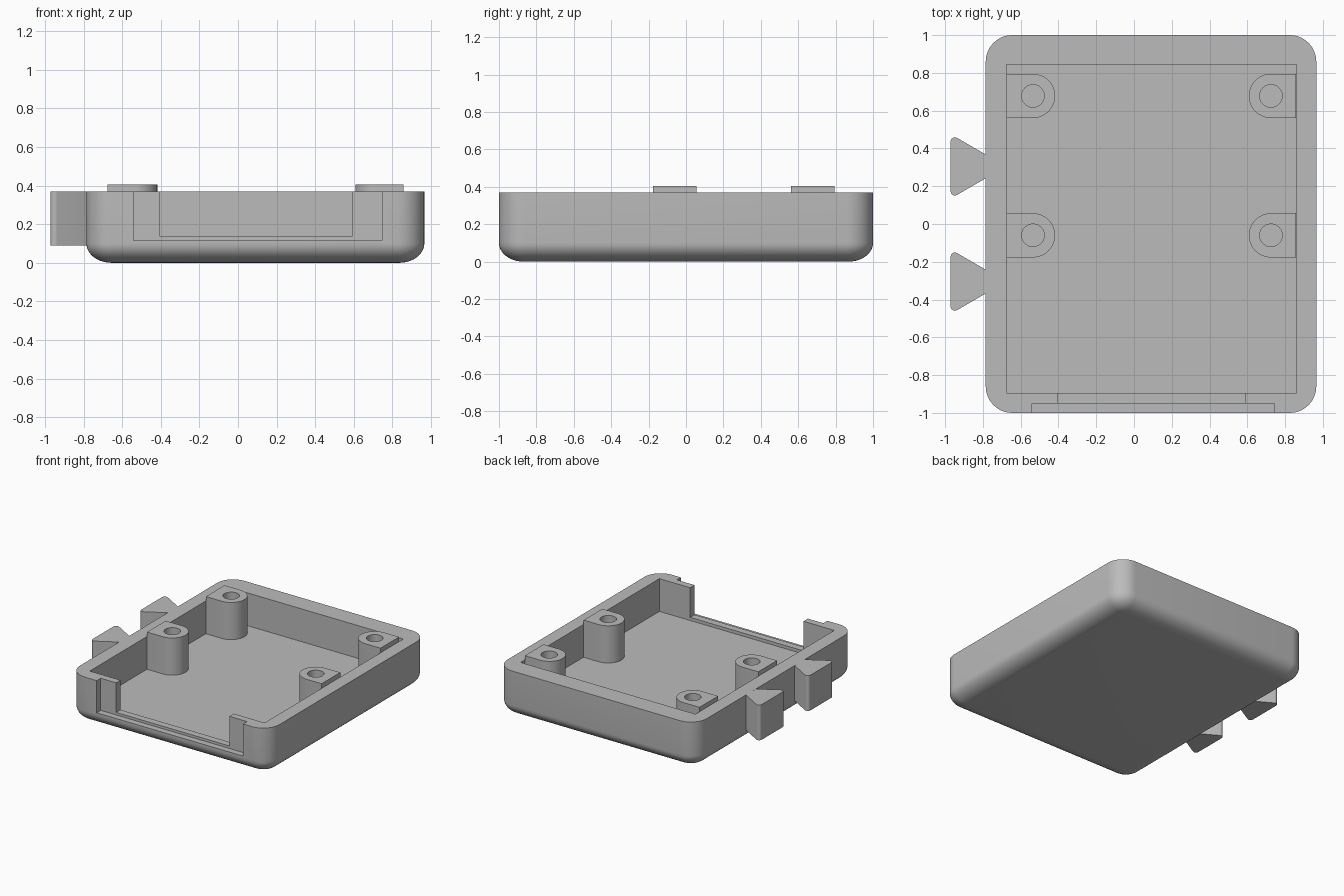
import bpy, bmesh, math
from mathutils import Vector

cube = bpy.data.objects.get("Cube")
if cube:
    bpy.data.objects.remove(cube, do_unlink=True)

grey = bpy.data.materials.new("plain grey")
grey.use_nodes = True
GREY = (0.5, 0.5, 0.5, 1)
grey.diffuse_color = GREY
grey.node_tree.nodes["Principled BSDF"].inputs["Base Color"].default_value = GREY

RIM, FLOOR, POST_TOP = 0.37, 0.11, 0.405
LEFT, RIGHT = -0.785, 0.965


def loft(name, rings):
    """Skin a stack of equal-length outlines and cap both ends."""
    bm = bmesh.new()
    loops = [[bm.verts.new(p) for p in ring] for ring in rings]
    for a, b in zip(loops, loops[1:]):
        for i in range(len(a)):
            j = (i + 1) % len(a)
            bm.faces.new((a[i], a[j], b[j], b[i]))
    bm.faces.new(loops[0][::-1])
    bm.faces.new(loops[-1])
    bmesh.ops.recalc_face_normals(bm, faces=bm.faces[:])
    mesh = bpy.data.meshes.new(name)
    bm.to_mesh(mesh)
    bm.free()
    mesh.materials.append(grey)
    obj = bpy.data.objects.new(name, mesh)
    bpy.context.collection.objects.link(obj)
    return obj


def prism(name, outline, z0, z1):
    return loft(name, [[(x, y, z) for x, y in outline] for z in (z0, z1)])


def box(name, x0, x1, y0, y1, z0, z1):
    return prism(name, [(x0, y0), (x1, y0), (x1, y1), (x0, y1)], z0, z1)


def arc(cx, cy, r, start, end, steps):
    angles = [math.radians(start + (end - start) * i / steps) for i in range(steps + 1)]
    return [(cx + r * math.cos(a), cy + r * math.sin(a)) for a in angles]


def rounded_rect(x0, x1, y0, y1, r, z):
    corners = [(x1 - r, y1 - r), (x0 + r, y1 - r), (x0 + r, y0 + r), (x1 - r, y0 + r)]
    return [(x, y, z) for k, (cx, cy) in enumerate(corners)
            for x, y in arc(cx, cy, r, 90 * k, 90 * k + 90, 10)]


def cut(target, cutter):
    cutter.hide_render = True
    mod = target.modifiers.new("cut", "BOOLEAN")
    mod.operation, mod.object, mod.solver = "DIFFERENCE", cutter, "EXACT"
    bpy.context.view_layer.objects.active = target
    bpy.ops.object.modifier_apply(modifier=mod.name)
    bpy.data.objects.remove(cutter, do_unlink=True)


def smooth(obj):
    bpy.ops.object.select_all(action="DESELECT")
    obj.select_set(True)
    bpy.context.view_layer.objects.active = obj
    bpy.ops.object.shade_smooth_by_angle(angle=math.radians(30))


# Tray body with rounded corners and a rounded bottom edge
rings = []
for i in range(11):
    a = math.pi / 2 * i / 10
    inset = 0.13 * (1 - math.sin(a))
    rings.append(rounded_rect(LEFT + inset, RIGHT - inset, -1 + inset, 1 - inset,
                              0.14 - inset, 0.1 * (1 - math.cos(a))))
rings.append(rounded_rect(LEFT, RIGHT, -1, 1, 0.14, RIM))
tray = loft("tray", rings)

# Cavity, then the stepped opening in the front wall
cut(tray, box("cavity_cutter", -0.675, 0.86, -0.895, 0.845, FLOOR, 0.6))
cut(tray, box("outer_slot_cutter", -0.54, 0.745, -1.1, -0.95, 0.115, 0.6))
cut(tray, box("inner_slot_cutter", -0.405, 0.59, -1.0, -0.85, 0.135, 0.6))
smooth(tray)

# Screw posts: round toward the middle, flat against the side walls
for side, cx, wall in (("right", -0.535, -0.675), ("left", 0.725, 0.858)):
    start = -90 if side == "right" else 90
    for place, cy in (("back", 0.678), ("middle", -0.06)):
        r = 0.117
        curve = arc(cx, cy, r, start, start + 180, 24)
        outline = curve + [(wall, curve[-1][1]), (wall, curve[0][1])]
        post = prism(f"{place}_{side}_screw_post", outline, FLOOR - 0.01, POST_TOP)
        hole = prism("hole_cutter", arc(cx, cy, 0.06, 0, 345, 23), FLOOR + 0.03, 0.6)
        cut(post, hole)
        smooth(post)

# Dovetail connectors on the right side
for place, cy in (("back", 0.305), ("front", -0.305)):
    tip = arc(-0.948, 0.131, 0.023, 60, 180, 6)
    half = [(LEFT + 0.02, 0.052), (LEFT, 0.063)] + tip
    outline = half + [(x, -y) for x, y in reversed(half)]
    dovetail = prism(f"{place}_dovetail", [(x, y + cy) for x, y in outline], 0.09, RIM - 0.0005)
    smooth(dovetail)
